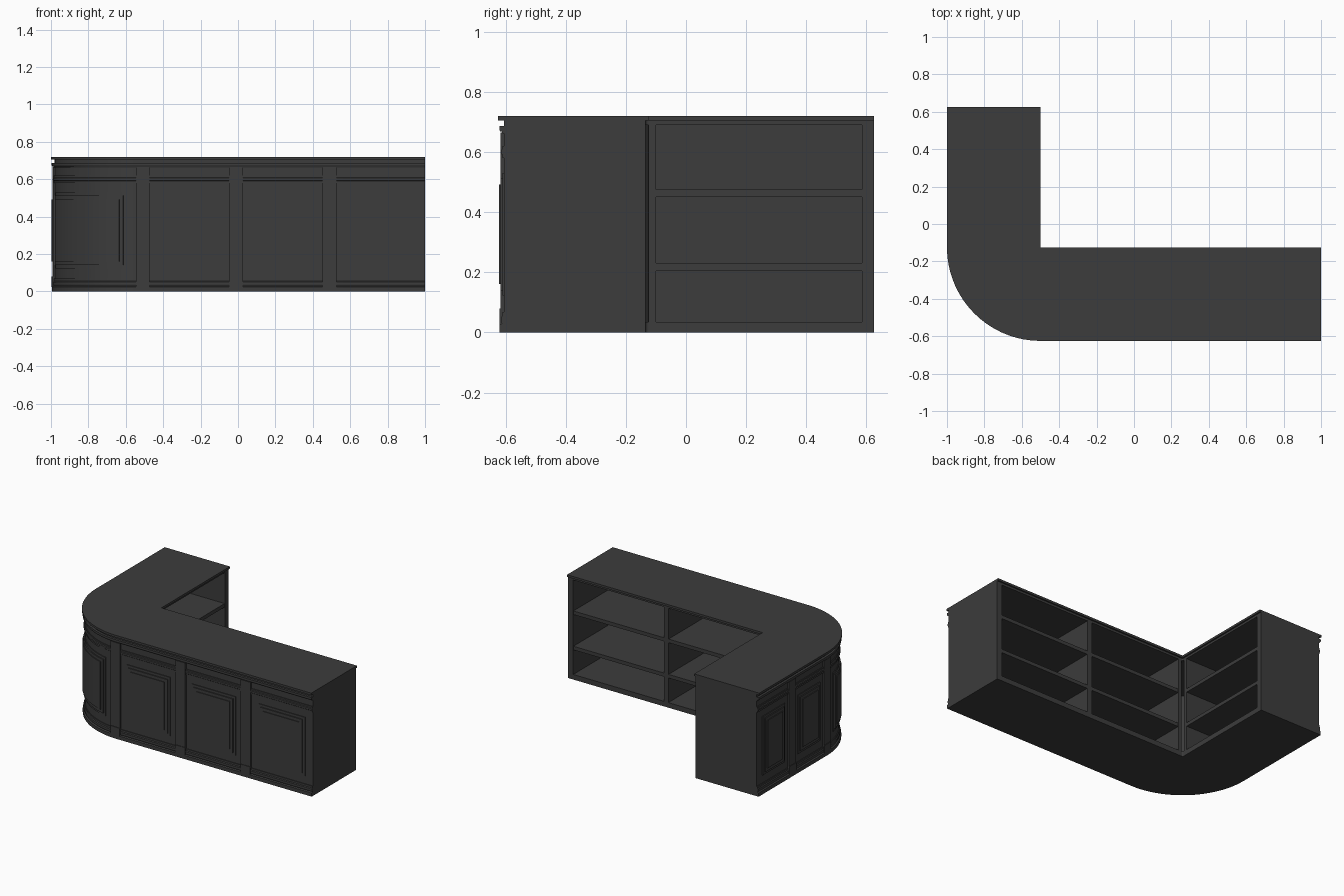
import bpy, bmesh, math

if "Cube" in bpy.data.objects:
    bpy.data.objects.remove(bpy.data.objects["Cube"])

# The counter follows an L path: front run, quarter-round corner, side run.
# u = distance along the path from the right end, r = distance out from the inner edge.
FRONT, RAD, SIDE, SEGS = 1.5, 0.5, 0.75, 18
ARC = RAD * math.pi / 2
CORNER_END = FRONT + ARC
TOTAL = CORNER_END + SIDE

dark = bpy.data.materials.new("dark_paint")
dark.diffuse_color = (0.045, 0.045, 0.045, 1)
dark.use_nodes = True
dark.node_tree.nodes["Principled BSDF"].inputs["Base Color"].default_value = dark.diffuse_color


def place(u, r, z):
    if u <= FRONT:
        return (1 - u, -0.125 - r, z)
    if u >= CORNER_END:
        return (-0.5 - r, -0.125 + u - CORNER_END, z)
    a = (u - FRONT) / RAD
    return (-0.5 - r * math.sin(a), -0.125 - r * math.cos(a), z)


def sweep(name, u0, u1, profile):
    """Sweep a closed (r, z) profile along the path from u0 to u1."""
    stops = [FRONT + ARC * i / SEGS for i in range(SEGS + 1)]
    stops = [u0] + [s for s in stops if u0 + 1e-4 < s < u1 - 1e-4] + [u1]
    bm = bmesh.new()
    rings = [[bm.verts.new(place(u, r, z)) for r, z in profile] for u in stops]
    n = len(profile)
    for a, b in zip(rings, rings[1:]):
        for i in range(n):
            j = (i + 1) % n
            bm.faces.new((a[i], a[j], b[j], b[i]))
    bm.faces.new(rings[0])
    bm.faces.new(rings[-1])
    bmesh.ops.remove_doubles(bm, verts=bm.verts, dist=1e-5)
    bmesh.ops.recalc_face_normals(bm, faces=bm.faces)
    me = bpy.data.meshes.new(name)
    bm.to_mesh(me)
    bm.free()
    me.materials.append(dark)
    ob = bpy.data.objects.new(name, me)
    bpy.context.collection.objects.link(ob)
    return ob


def block(name, u0, u1, r0, r1, z0, z1):
    return sweep(name, u0, u1, [(r0, z0), (r1, z0), (r1, z1), (r0, z1)])


# Carcass: worktop, floor, top rail and outer wall
block("worktop", 0, TOTAL, 0.0, 0.5, 0.705, 0.72)
block("floor", 0, TOTAL, 0.01, 0.48, 0.0, 0.035)
block("top_rail", 0, TOTAL, 0.01, 0.48, 0.69, 0.705)
block("outer_wall", 0, TOTAL, 0.45, 0.48, 0.035, 0.69)

# Uprights that close the open bays
uprights = [(0, 0.04), (0.735, 0.77), (1.475, 1.51),
            (CORNER_END - 0.01, CORNER_END + 0.025), (TOTAL - 0.04, TOTAL)]
for u0, u1 in uprights:
    block("upright", u0, u1, 0.01, 0.45, 0.035, 0.69)

# Two shelves in each bay
for left, right in ((0, 1), (1, 2), (3, 4)):
    for z0, z1 in ((0.205, 0.23), (0.45, 0.475)):
        block("shelf", uprights[left][1], uprights[right][0], 0.012, 0.45, z0, z1)

# Mouldings around the outside
sweep("cornice", 0, TOTAL, [(0.47, 0.662), (0.485, 0.662), (0.488, 0.668), (0.493, 0.668),
                            (0.496, 0.675), (0.496, 0.687), (0.47, 0.687)])
sweep("frieze_moulding", 0, TOTAL, [(0.47, 0.58), (0.485, 0.58), (0.485, 0.59), (0.49, 0.594),
                                    (0.49, 0.606), (0.485, 0.61), (0.485, 0.62), (0.47, 0.62)])
sweep("skirting", 0, TOTAL, [(0.47, 0.0), (0.495, 0.0), (0.495, 0.025), (0.487, 0.03), (0.49, 0.038),
                             (0.49, 0.05), (0.485, 0.055), (0.485, 0.068), (0.47, 0.068)])

# Pilasters with a plinth block at the foot
for c in (0.51, 1.01, 1.51, CORNER_END - 0.01, CORNER_END + 0.375):
    block("pilaster", c - 0.037, c + 0.037, 0.47, 0.492, 0.025, 0.665)
    block("pilaster_plinth", c - 0.037, c + 0.037, 0.47, 0.496, 0.025, 0.08)

# Raised panels: three stepped layers each
panels = [(0.06, 0.412), (0.592, 0.928), (1.093, 1.43), (1.6, CORNER_END - 0.1),
          (CORNER_END + 0.06, CORNER_END + 0.305), (CORNER_END + 0.445, CORNER_END + 0.69)]
for u0, u1 in panels:
    for inset, r in ((0, 0.485), (0.017, 0.492), (0.038, 0.497)):
        block("raised_panel", u0 + inset, u1 - inset, 0.47, r, 0.123 + inset, 0.53 - inset)

bpy.ops.object.select_all(action='SELECT')
bpy.context.view_layer.objects.active = bpy.context.selected_objects[0]
bpy.ops.object.shade_smooth_by_angle(angle=math.radians(20))
